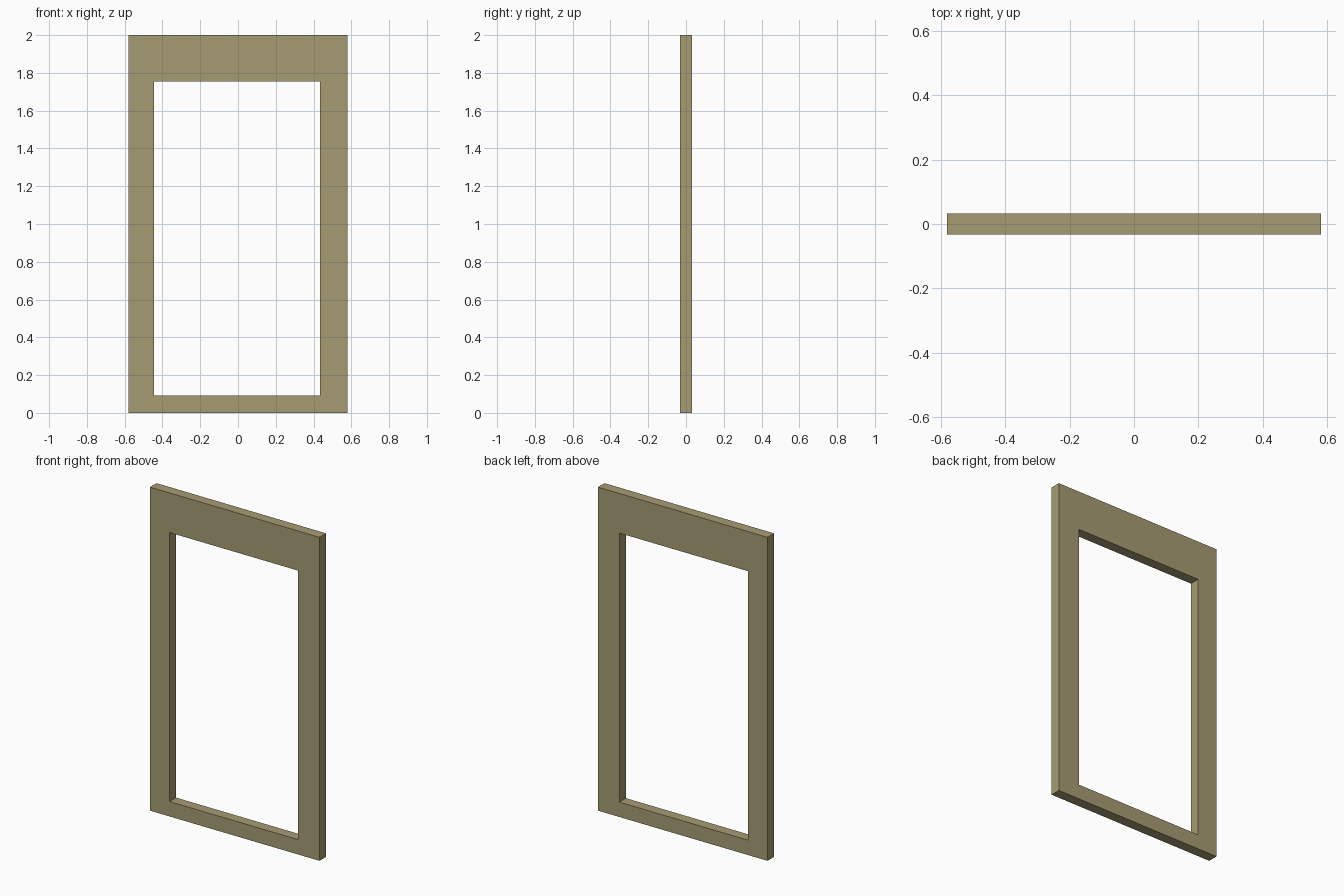
import bpy
import bmesh

if "Cube" in bpy.data.objects:
    bpy.data.objects.remove(bpy.data.objects["Cube"])

HALF_DEPTH = 0.032


def rect(x0, x1, z0, z1):
    return [(x0, z0), (x1, z0), (x1, z1), (x0, z1)]


# Outer edge of the frame and its slightly off-centre opening
outer = rect(-0.58, 0.58, 0.0, 2.0)
inner = rect(-0.446, 0.433, 0.092, 1.755)

bm = bmesh.new()
out_v, in_v = ([bm.verts.new((x, -HALF_DEPTH, z)) for x, z in loop]
               for loop in (outer, inner))

# Mitred front ring: bottom rail, right stile, top rail, left stile
for i in range(4):
    j = (i + 1) % 4
    bm.faces.new((out_v[i], out_v[j], in_v[j], in_v[i]))

# Extrude the ring through to the back
front = bm.faces[:]
result = bmesh.ops.extrude_face_region(bm, geom=front, use_keep_orig=True)
back_verts = [g for g in result["geom"] if isinstance(g, bmesh.types.BMVert)]
bmesh.ops.translate(bm, verts=back_verts, vec=(0, 2 * HALF_DEPTH, 0))
bmesh.ops.recalc_face_normals(bm, faces=bm.faces)

mesh = bpy.data.meshes.new("door_frame")
bm.to_mesh(mesh)
bm.free()
frame = bpy.data.objects.new("door_frame", mesh)
bpy.context.collection.objects.link(frame)

# Olive tan finish
mat = bpy.data.materials.new("olive_tan")
mat.diffuse_color = (0.38, 0.33, 0.17, 1)
mat.use_nodes = True
mat.node_tree.nodes["Principled BSDF"].inputs["Base Color"].default_value = mat.diffuse_color
mesh.materials.append(mat)
